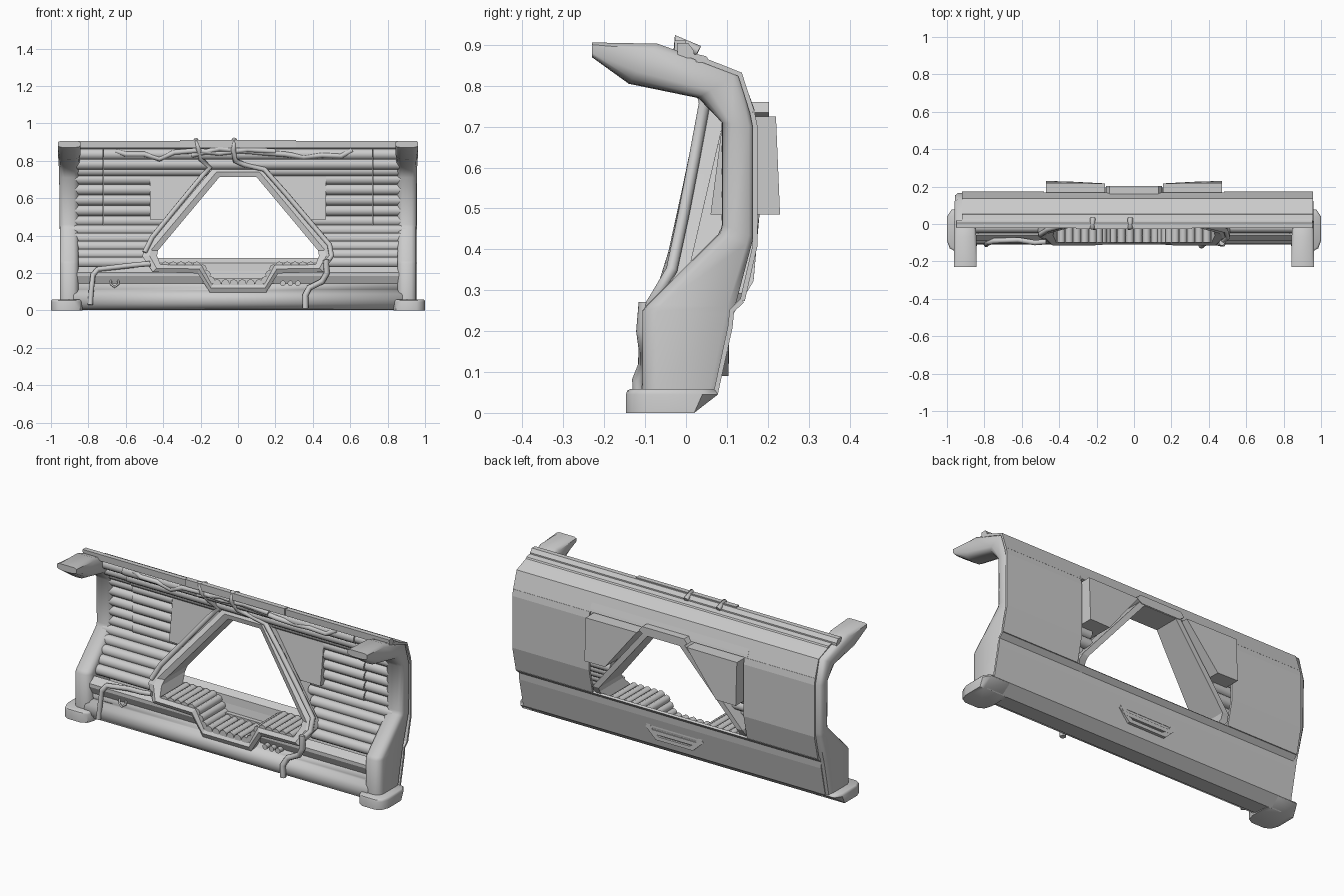
import bpy, bmesh
from math import sin, cos, pi, hypot, radians

if "Cube" in bpy.data.objects:
    bpy.data.objects.remove(bpy.data.objects["Cube"])


def make(name, verts, faces, angle=35):
    me = bpy.data.meshes.new(name)
    me.from_pydata(verts, [], faces)
    bm = bmesh.new()
    bm.from_mesh(me)
    bmesh.ops.recalc_face_normals(bm, faces=bm.faces)
    bm.to_mesh(me)
    bm.free()
    if angle > 10:
        for p in me.polygons:
            p.use_smooth = True
        me.set_sharp_from_angle(angle=radians(angle))
    ob = bpy.data.objects.new(name, me)
    bpy.context.collection.objects.link(ob)
    return ob


def loft(name, rings, start=True, end=True, loop=False, angle=35):
    n, m = len(rings[0]), len(rings)
    verts = [v for r in rings for v in r]
    faces = []
    for i in range(m if loop else m - 1):
        a, b = i * n, (i + 1) % m * n
        faces += [(a + k, a + (k + 1) % n, b + (k + 1) % n, b + k) for k in range(n)]
    if not loop:
        if start:
            faces.append(tuple(range(n)))
        if end:
            faces.append(tuple(range((m - 1) * n, m * n)))
    return make(name, verts, faces, angle)


def prism_x(name, prof, x0, x1, angle=5):
    return loft(name, [[(x, y, z) for y, z in prof] for x in (x0, x1)], angle=angle)


def sheet(name, prof, x0, x1, t=0.012, angle=4):
    """Polyline in y,z swept along x and thickened."""
    n = len(prof)
    verts = [(x, y, z) for x in (x0, x1) for y, z in prof]
    ob = make(name, verts, [(k, k + 1, n + k + 1, n + k) for k in range(n - 1)], angle)
    s = ob.modifiers.new("thickness", 'SOLIDIFY')
    s.thickness, s.offset = t, 0
    return ob


def rod(name, a, b, r, sides=10):
    """Straight rod along x or y."""
    circ = [(r * cos(2 * pi * k / sides), r * sin(2 * pi * k / sides)) for k in range(sides)]
    if abs(a[0] - b[0]) > abs(a[1] - b[1]):
        rings = [[(p[0], p[1] + u, p[2] + v) for u, v in circ] for p in (a, b)]
    else:
        rings = [[(p[0] + u, p[1], p[2] + v) for u, v in circ] for p in (a, b)]
    return loft(name, rings, angle=50)


def cable(name, pts, r=0.014):
    cu = bpy.data.curves.new(name, 'CURVE')
    cu.dimensions, cu.bevel_depth, cu.bevel_resolution = '3D', r, 2
    cu.use_fill_caps = True
    sp = cu.splines.new('POLY')
    sp.points.add(len(pts) - 1)
    for p, q in zip(sp.points, pts):
        p.co = (*q, 1)
    ob = bpy.data.objects.new(name, cu)
    bpy.context.collection.objects.link(ob)
    bpy.ops.object.select_all(action='DESELECT')
    ob.select_set(True)
    bpy.context.view_layer.objects.active = ob
    bpy.ops.object.convert(target='MESH')


def interp(z, table):
    for (z0, y0), (z1, y1) in zip(table, table[1:]):
        if z <= z1:
            return y0 + (y1 - y0) * max(0, (z - z0) / (z1 - z0))
    return table[-1][1]


# Rounded pillars with curved-over top arms, and their feet
front = [(-.107, .05), (-.107, .25), (-.095, .265), (.082, .44), (.088, .46), (.088, .71), (.03, .77), (-.14, .805), (-.23, .87)]
back = [(.075, .05), (.115, .24), (.12, .26), (.16, .41), (.165, .43), (.165, .70), (.13, .832), (-.07, .903), (-.23, .906)]
halves = [.05, .05, .05, .05, .05, .053, .056, .06, .06]
for s in (-1, 1):
    rings = []
    for (fy, fz), (by, bz), h in zip(front, back, halves):
        d = hypot(by - fy, bz - fz)
        c = min(.036, .3 * d) / d
        half = [(0, 0), (.5, .07), (.85, .4), (1, 1)]
        sec = [(-h * u, c * v) for u, v in reversed(half)] + [(h * u, c * v) for u, v in half[1:]]
        sec += [(h, 1 - c / 2), (h * .75, 1), (-h * .75, 1), (-h, 1 - c / 2)]
        rings.append([(s * (.903 + u), fy + (by - fy) * t, fz + (bz - fz) * t) for u, t in sec])
    loft("pillar", rings, angle=48)
    plan = [(.832, .05), (.832, -.09), (.845, -.13), (.875, -.147), (.955, -.147), (.985, -.13), (1, -.09),
            (1, .04), (.975, .078), (.86, .078)]
    levels = [(0, .02, 1), (.045, .078, 1), (.054, .073, .98), (.059, .066, .92)]
    loft("foot", [[(s * (.916 + (x - .916) * k), min(y * k, lim), z) for x, y in plan] for z, lim, k in levels], angle=42)

# Back shell: lower panel, side panels around the opening, folded top
X0, X1 = -.92, .957
sheet("lower_back_panel", [(-.07, .012), (.02, .007), (.073, .05), (.108, .21), (.112, .25), (.138, .275)], X0, X1)
mid = [(.138, .275), (.169, .41), (.169, .70), (.162, .735)]
sheet("side_back_panel", mid, X0, -.48)
sheet("side_back_panel", mid, .48, X1)
sheet("top_back_panel", [(.162, .735), (.132, .828), (.07, .852), (.01, .875)], X0, X1)
prism_x("opening_header", [(.12, .74), (.168, .74), (.164, .752), (.15, .79), (.12, .79)], -.5, .48)

# Trapezoid trim on the lower back panel
trim = [(-.18, .15), (-.165, .172), (.165, .172), (.18, .15), (.115, .09), (-.115, .09)]
scaled = [(x * .82, .135 + (z - .135) * .55) for x, z in trim]
loft("back_trim", [[(x, y, z) for x, z in p] for p, y in ((trim, .07), (trim, .104), (scaled, .104), (scaled, .092))])

# Top rails
prism_x("top_rail", [(-.02, .868), (-.022, .905), (.005, .905), (.02, .885), (.02, .868)], -.95, .955)
prism_x("top_rail_rear", [(.025, .858), (.025, .878), (.05, .872), (.06, .855)], X0, X1)
prism_x("top_rail_centre", [(-.028, .872), (-.028, .911), (.0, .911), (.0, .872)], -.31, .31)

# Lower front casing, cut away in the middle for the window dip
sheet("front_bumper", [(-.06, .012), (-.085, .018), (-.1, .038), (-.104, .06), (-.098, .085), (-.075, .102),
                       (-.06, .108), (-.066, .145)], -.88, .88, angle=40)
for s in (-1, 1):
    sheet("front_casing", [(-.066, .145), (-.085, .185), (-.085, .2), (-.055, .232)], s * .19, s * .88)

# Horizontal padded slats following the inner wall curve
path = [(-.04, .235), (.115, .45), (.115, .73), (.045, .80), (.005, .87)]
for (ya, za), (yb, zb) in zip(path, path[1:]):
    n = max(1, round(hypot(yb - ya, zb - za) / .054))
    for i in range(n):
        t = (i + .5) / n
        y, z = ya + (yb - ya) * t, za + (zb - za) * t
        if z > .745:
            rod("wall_slat", (-.72, y, z), (.72, y, z), .03)
            cut, seam = .72, .722
        elif z > .46:
            cut, seam = (.385 if z < .5 else .47), .722
            for s in (-1, 1):
                rod("wall_slat", (s * cut, y, z), (s * .72, y, z), .03)
        else:
            seam = min(.48, .47 - (z - .32) * .83)
        for s in (-1, 1):
            rod("wall_slat", (s * seam, y + .007, z), (s * .9, y + .007, z), .03)

# Wedge housings beside the window
for s in (-1, 1):
    shape = [(.47, .485), (.47, .725), (.155, .725), (.345, .485)]
    loft("wedge_housing", [
        [(s * x, .06 + (z - .485) * .13, z) for x, z in shape],
        [(s * x, (.23 if z < .6 else .22) - (0 if x > .4 else .003), z) for x, z in shape]])

# Window frame: sloping collar with a deep tunnel and dipped sill
slope = [(.09, -.105), (.25, -.112), (.30, -.065), (.33, -.045), (.77, .055)]


def whole(half):
    return half + [(-x, z) for x, z in reversed(half)]


outer = whole([(.13, .765), (.50, .325), (.512, .29), (.455, .205), (.215, .198), (.15, .095)])
lip = whole([(.115, .74), (.465, .322), (.473, .292), (.435, .225), (.208, .222), (.145, .12)])
inner = whole([(.10, .712), (.428, .32), (.433, .292), (.415, .245), (.195, .242), (.135, .142)])


def rear(z):
    return interp(z, [(.245, .105), (.28, .14), (.33, .17), (.66, .17), (.70, .2)])


loft("window_frame", [
    [(x, interp(z, slope) + .05, z) for x, z in outer],
    [(x, interp(z, slope) + .008, z) for x, z in outer],
    [(x, interp(z, slope) - .003, z) for x, z in lip],
    [(x, interp(z, slope) + .012, z) for x, z in inner],
    [(x, rear(z), z) for x, z in inner],
    [(x, rear(z), z) for x, z in lip],
    [(x, interp(z, slope) + .05, z) for x, z in lip]], loop=True, angle=25)
hood = [(-.15, .735), (-.13, .76), (.13, .76), (.15, .735), (.12, .715), (-.12, .715)]
loft("window_rear_hood", [[(x, y, z) for x, z in hood] for y in (.12, .203)])

# Padded ribs across the dipped sill
sill = [(-.41, .24), (-.2, .24), (-.135, .145), (.135, .145), (.2, .24), (.41, .24)]
for (xa, za), (xb, zb) in zip(sill, sill[1:]):
    n = round(hypot(xb - xa, zb - za) / .042)
    for i in range(n):
        t = (i + .5) / n
        x, z = xa + (xb - xa) * t, za + (zb - za) * t
        rod("sill_rib", (x, -.1, z), (x, .1, z), .022, 8)

# Small sockets and hook on the casing
for x in (.24, .28, .32):
    rod("socket", (x, -.105, .145), (x, -.06, .145), .015)
cable("hook", [(-.68, -.07, .175), (-.68, -.085, .14), (-.66, -.09, .125), (-.64, -.085, .14), (-.64, -.07, .175)], .006)

# Loose cables
cable("left_floor_cable", [(-.47, -.095, .25), (-.53, -.1, .245), (-.62, -.085, .235), (-.75, -.09, .22),
                           (-.775, -.1, .19), (-.785, -.105, .1), (-.79, -.11, .03)])
cable("right_floor_cable", [(.47, -.1, .27), (.475, -.106, .2), (.45, -.1, .155), (.38, -.1, .12),
                            (.36, -.116, .08), (.36, -.112, .012)], .016)
cable("left_ceiling_cable", [(-.65, .01, .85), (-.6, -.0, .835), (-.5, 0, .835), (-.42, .01, .81), (-.34, -.0, .845),
                             (-.22, -.01, .855), (-.1, 0, .84), (.05, -.01, .86), (.2, -.01, .85)])
cable("right_ceiling_cable", [(-.25, 0, .83), (-.1, -.01, .865), (.1, 0, .845), (.25, -.01, .835), (.35, .01, .82),
                              (.45, 0, .83), (.55, 0, .825), (.61, .01, .855)])
cable("left_drop_cable", [(-.22, .03, .885), (-.225, -.02, .91), (-.21, -.02, .86), (-.2, .02, .81), (-.15, .045, .765),
                          (-.19, .04, .72), (-.33, .005, .55), (-.46, -.03, .39), (-.5, -.055, .31)])
cable("right_drop_cable", [(-.02, .03, .885), (-.02, -.02, .912), (-.025, -.02, .86), (-.015, .02, .8), (.03, .04, .78),
                           (.14, .045, .755), (.26, .02, .62), (.37, -.005, .49), (.49, -.035, .35), (.5, -.07, .29), (.47, -.095, .25)])
